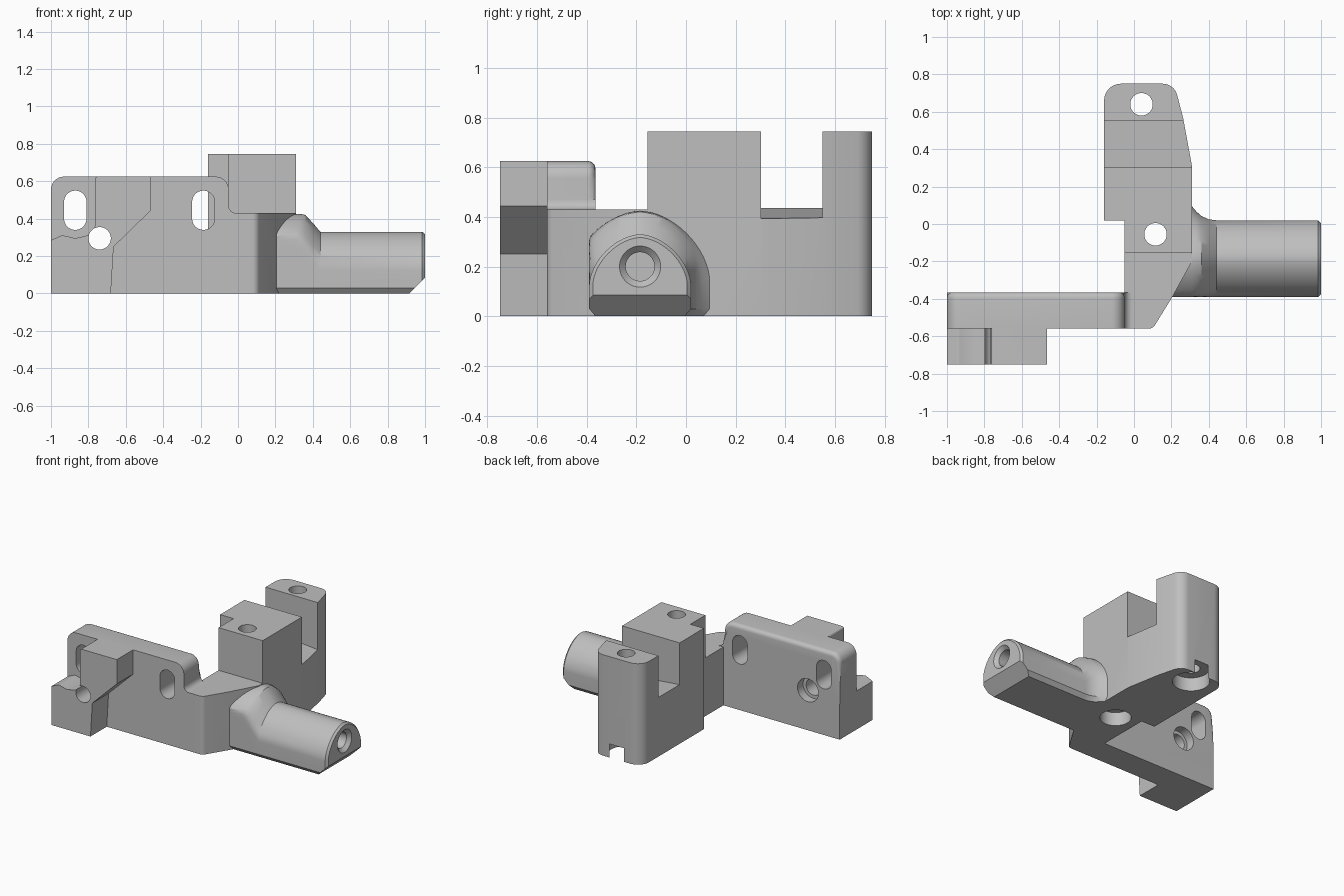
import bpy, bmesh, math
from mathutils import Vector

if "Cube" in bpy.data.objects:
    bpy.data.objects.remove(bpy.data.objects["Cube"])

grey = bpy.data.materials.new("light_grey")
grey.use_nodes = True
colour = (0.52, 0.52, 0.52, 1)
grey.diffuse_color = colour
grey.node_tree.nodes["Principled BSDF"].inputs["Base Color"].default_value = colour


def loft(name, sections, bevel_rule=None, bevel=0.03):
    """Solid through matching closed sections, with optional rounded edges."""
    bm = bmesh.new()
    rings = [[bm.verts.new(p) for p in s] for s in sections]
    n = len(rings[0])
    for a, b in zip(rings, rings[1:]):
        for i in range(n):
            j = (i + 1) % n
            bm.faces.new((a[i], a[j], b[j], b[i]))
    bm.faces.new(rings[0])
    bm.faces.new(rings[-1])
    bmesh.ops.recalc_face_normals(bm, faces=bm.faces)
    if bevel_rule:
        edges = [e for e in bm.edges if bevel_rule(*e.verts)]
        bmesh.ops.bevel(bm, geom=edges, offset=bevel, segments=5,
                        profile=0.5, affect='EDGES')
    mesh = bpy.data.meshes.new(name)
    bm.to_mesh(mesh)
    bm.free()
    mesh.materials.append(grey)
    ob = bpy.data.objects.new(name, mesh)
    bpy.context.collection.objects.link(ob)
    return ob


def rounded(points, steps=8):
    """Outline whose (u, v, radius) corners become arcs."""
    out = []
    for i, p in enumerate(points):
        c = Vector(p[:2])
        if len(p) < 3:
            out.append(c)
            continue
        a = (Vector(points[i - 1][:2]) - c).normalized()
        b = (Vector(points[(i + 1) % len(points)][:2]) - c).normalized()
        half = a.angle(b) / 2
        centre = c + (a + b).normalized() * p[2] / math.sin(half)
        t = p[2] / math.tan(half)
        start, end = c + a * t - centre, c + b * t - centre
        turn = start.angle_signed(end)
        for k in range(steps + 1):
            f = -turn * k / steps
            co, si = math.cos(f), math.sin(f)
            out.append(centre + Vector((start.x * co - start.y * si,
                                        start.x * si + start.y * co)))
    return out


def place(axis, u, v, w):
    return {'x': (w, u, v), 'y': (u, w, v), 'z': (u, v, w)}[axis]


def prism(name, points, axis, lo, hi, **kw):
    outline = rounded(points)
    return loft(name, [[place(axis, p.x, p.y, w) for p in outline] for w in (lo, hi)], **kw)


def drill(axis, u, v, lo, hi, r, r2=None, stretch=0):
    """Round, tapered or slotted cutter."""
    sections = []
    for w, rad in ((lo, r), (hi, r2 or r)):
        ring = []
        for k in range(40):
            t = 2 * math.pi * (k + 0.5) / 40
            shift = math.copysign(stretch, math.sin(t))
            ring.append(place(axis, u + rad * math.cos(t), v + rad * math.sin(t) + shift, w))
        sections.append(ring)
    return loft("cutter", sections)


def combine(target, others, operation):
    for other in others:
        mod = target.modifiers.new("combine", 'BOOLEAN')
        mod.operation, mod.solver, mod.object = operation, 'EXACT', other
        bpy.context.view_layer.objects.active = target
        bpy.ops.object.modifier_apply(modifier=mod.name)
        bpy.data.objects.remove(other)


# Slotted upright plate
bracket = prism("bracket", [(-1, 0), (0, 0), (0, 0.43), (-0.05, 0.43, 0.04),
                            (-0.05, 0.625, 0.07), (-1, 0.625, 0.07)],
                'y', -0.56, -0.365,
                bevel_rule=lambda a, b: min(a.co.y, b.co.y) > -0.4
                and (a.co.z + b.co.z) / 2 > 0.5)

# Front clamp block with overhanging upper part
clamp = prism("clamp_block", [(-1, 0), (-0.68, 0), (-0.665, 0.25), (-0.465, 0.445),
                              (-0.465, 0.625), (-0.765, 0.625, 0.015),
                              (-0.765, 0.32, 0.06), (-0.87, 0.295),
                              (-0.94, 0.312, 0.03), (-1, 0.285)],
              'y', -0.75, -0.55)

# Low corner body, with a chamfer under its slanted side
corner = prism("corner_body", [(-0.05, -0.56), (0.10, -0.56, 0.04), (0.205, -0.39),
                               (0.31, -0.2), (0.31, -0.1), (-0.05, -0.1)],
               'z', 0, 0.43)

# Tall block and rear post in one outline, split by a notch
tower = prism("tower", [(-0.05, -0.155), (0.31, -0.155), (0.31, 0.31), (0.262, 0.57),
                        (0.215, 0.75, 0.08), (-0.16, 0.75, 0.09),
                        (-0.16, 0.02), (-0.05, 0.02)], 'z', 0, 0.745)
notch = prism("cutter", [(-0.3, 0.45), (0.5, 0.375), (0.5, 1), (-0.3, 1)], 'y', 0.303, 0.55)
combine(tower, [notch], 'DIFFERENCE')


# Arched bar with flared shoulder
def arch(x, half, top):
    ring = [(half - 0.025, 0), (half, 0.03)]
    base = top - half
    for k in range(33):
        t = math.pi * k / 32
        c, s = math.cos(t), max(math.sin(t), 0)
        ring.append((math.copysign(abs(c) ** 1.15, c) * half, base + half * s ** 1.15))
    ring += [(-half, 0.03), (-half + 0.025, 0)]
    return [(x, max(-0.185 + y, -0.39 if z else -0.365), z) for y, z in ring]


bar = loft("bar", [arch(*s) for s in (
    (0.15, 0.29, 0.425), (0.31, 0.28, 0.425), (0.335, 0.25, 0.425), (0.36, 0.228, 0.42),
    (0.40, 0.21, 0.377), (0.44, 0.205, 0.33), (0.985, 0.205, 0.33), (1, 0.19, 0.317))])
bar_cutters = [
    prism("cutter", [(0.905, -0.01), (1.1, -0.2), (1.1, 0.185)], 'y', -0.6, 0.3),
    drill('x', -0.185, 0.2, 0.5, 1.1, 0.058),
    drill('x', -0.185, 0.2, 0.975, 1.005, 0.058, 0.088)]
combine(bar, bar_cutters, 'DIFFERENCE')

combine(bracket, [clamp, corner, tower, bar], 'UNION')

# Slots, pin hole and counterbored screw holes
holes = [drill('y', x, 0.445, -0.9, -0.2, 0.06, stretch=0.045) for x in (-0.87, -0.185)]
holes += [drill('y', -0.74, 0.295, -0.9, -0.2, 0.06),
          drill('y', -0.74, 0.295, -0.43, -0.3, 0.085)]
for x, y, bore in ((0.115, -0.055, 0.105), (0.04, 0.64, 0.125)):
    holes += [drill('z', x, y, -0.1, 0.9, 0.06), drill('z', x, y, -0.1, 0.1, bore)]
combine(bracket, holes, 'DIFFERENCE')

bpy.ops.object.select_all(action='DESELECT')
bracket.select_set(True)
bpy.context.view_layer.objects.active = bracket
bpy.ops.object.shade_smooth_by_angle(angle=math.radians(30))
